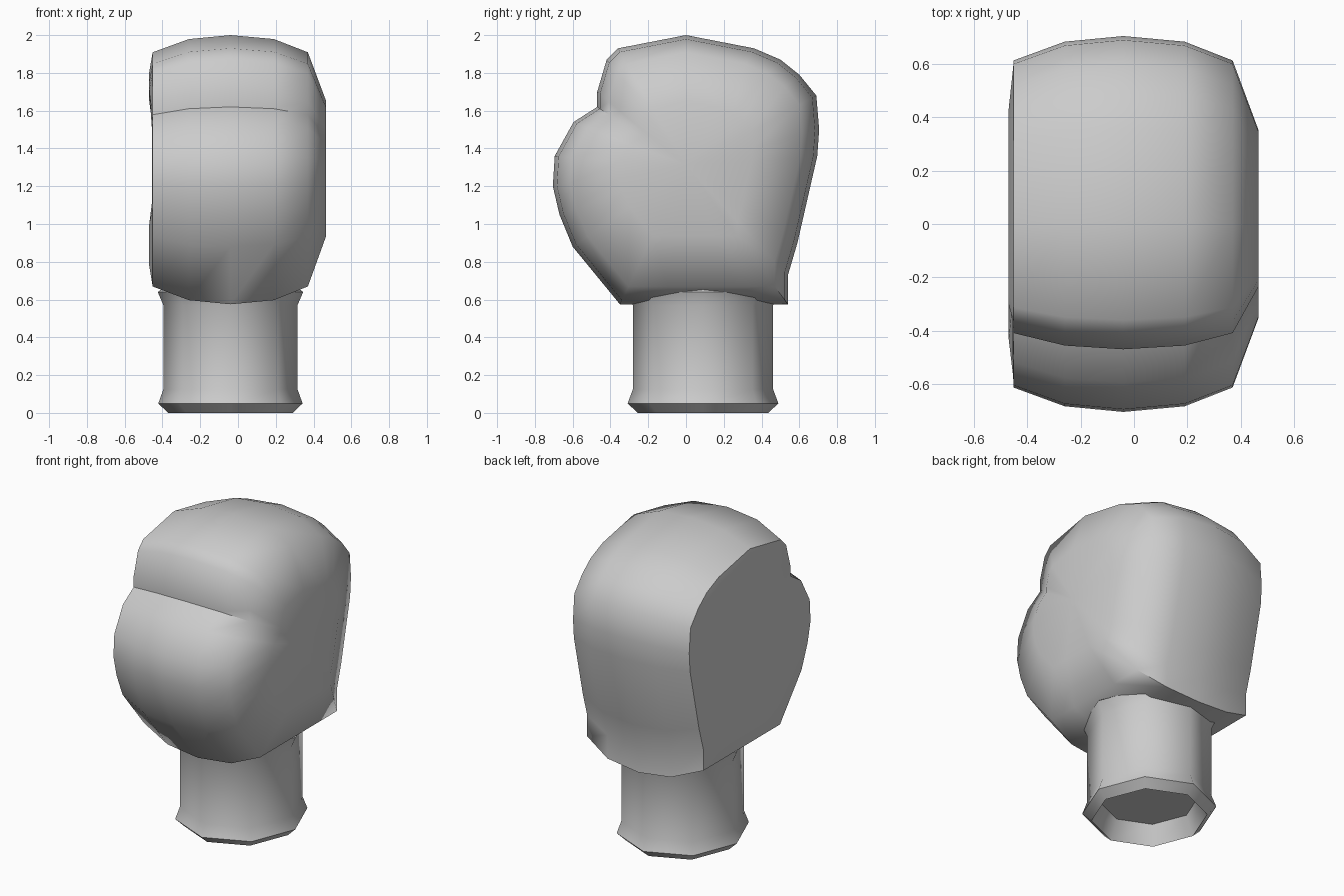
import bpy, bmesh, math

if "Cube" in bpy.data.objects:
    bpy.data.objects.remove(bpy.data.objects["Cube"])


def loft(name, rings, cap_start=True, cap_end=True, angle=50):
    """Skin equal-length closed rings of points, closing the ends with fans."""
    bm = bmesh.new()
    loops = [[bm.verts.new(p) for p in ring] for ring in rings]
    n = len(loops[0])
    for a, b in zip(loops, loops[1:]):
        for i in range(n):
            j = (i + 1) % n
            bm.faces.new((a[i], a[j], b[j], b[i]))
    for use, loop in ((cap_start, loops[0]), (cap_end, loops[-1])):
        if use:
            c = bm.verts.new([sum(v.co[k] for v in loop) / n for k in range(3)])
            for i in range(n):
                bm.faces.new((loop[i], loop[(i + 1) % n], c))
    bmesh.ops.recalc_face_normals(bm, faces=bm.faces[:])
    mesh = bpy.data.meshes.new(name)
    bm.to_mesh(mesh)
    bm.free()
    obj = bpy.data.objects.new(name, mesh)
    bpy.context.collection.objects.link(obj)
    bpy.ops.object.select_all(action='DESELECT')
    obj.select_set(True)
    bpy.context.view_layer.objects.active = obj
    bpy.ops.object.shade_smooth_by_angle(angle=math.radians(angle))
    return obj


# Mitt: side profile (y, z) lofted across the width, shrinking at both sides
profile = [
    (-0.35, 0.575), (-0.60, 0.88), (-0.67, 1.05), (-0.705, 1.20), (-0.695, 1.36),
    (-0.595, 1.54), (-0.47, 1.62), (-0.47, 1.70), (-0.42, 1.87), (-0.36, 1.93),
    (0.0, 2.0), (0.36, 1.93), (0.50, 1.87), (0.60, 1.79), (0.69, 1.68),
    (0.705, 1.50), (0.695, 1.36), (0.59, 0.90), (0.54, 0.73), (0.54, 0.575),
    (0.30, 0.575), (-0.11, 0.575)]
MID = 1.3


def slice_at(x, s, bump=0.0):
    ring = []
    for y, z in profile:
        zz = MID + (z - MID) * s
        dx = bump if abs(zz - MID) > 0.3 else 0.0
        ring.append((x + dx, y * s, zz))
    return ring


loft("mitt", [
    slice_at(-0.455, 0.48),
    slice_at(-0.455, 0.72, -0.015),
    slice_at(-0.452, 0.87),
    slice_at(-0.26, 0.97),
    slice_at(-0.04, 1.0),
    slice_at(0.19, 0.97),
    slice_at(0.37, 0.87),
    slice_at(0.467, 0.50)])

# Cuff: eight-sided sleeve with flared ends and a recessed underside
cuff = [(0.12, 0.28), (0.0, 0.33), (0.05, 0.382), (0.125, 0.355),
        (0.57, 0.355), (0.64, 0.385), (0.68, 0.33)]
loft("cuff", [
    [(-0.04 + r * math.cos(i * math.pi / 4),
      0.09 + 1.045 * r * math.sin(i * math.pi / 4), z) for i in range(8)]
    for z, r in cuff])
